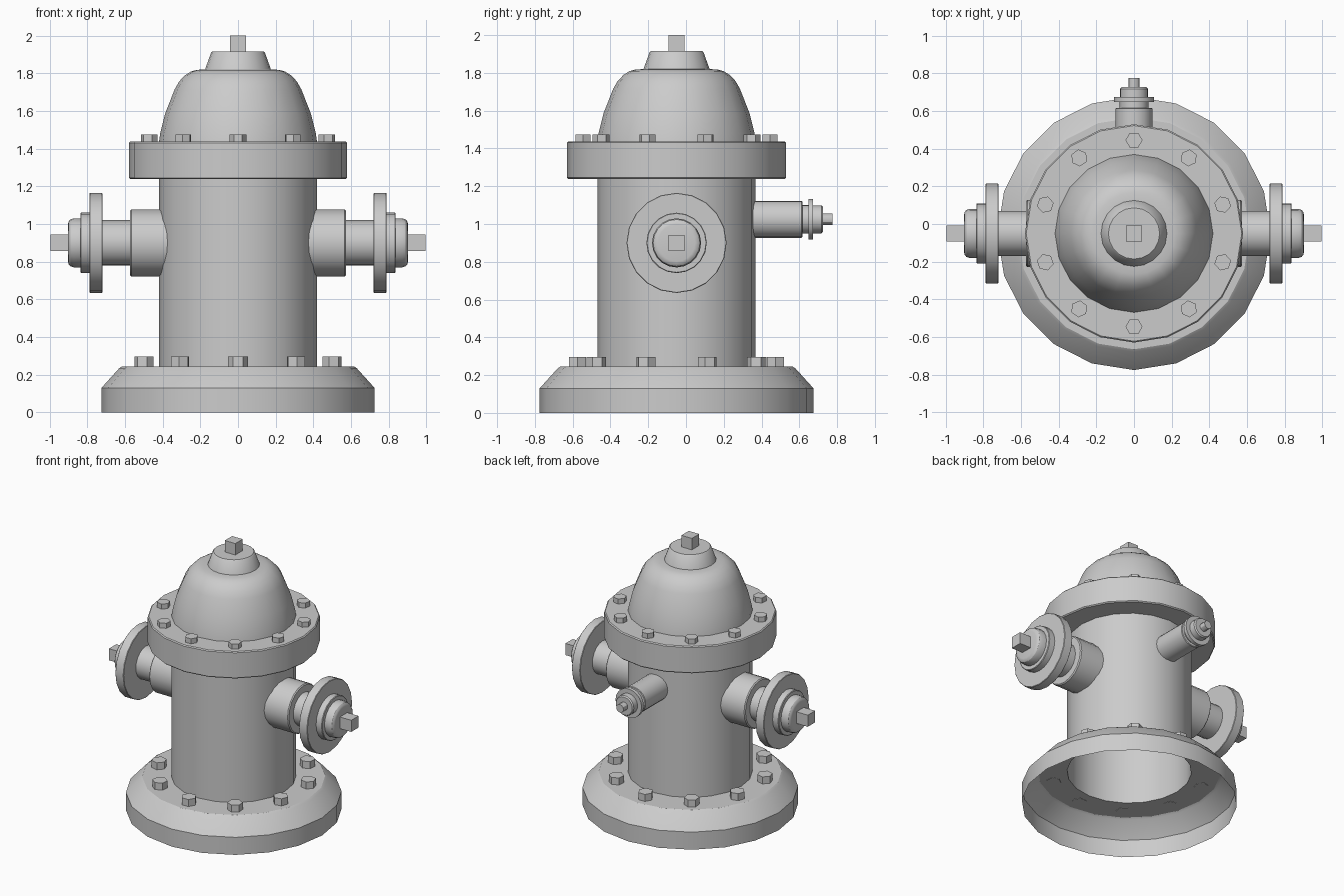
import bpy, bmesh, math
from mathutils import Matrix

if "Cube" in bpy.data.objects:
    bpy.data.objects.remove(bpy.data.objects["Cube"])

CY = -0.05            # body axis sits slightly forward of the origin
BODY = Matrix.Translation((0, CY, 0))
SIDE = Matrix.Translation((0, CY, 0.9)) @ Matrix.Rotation(math.pi / 2, 4, 'Y')
BACK = Matrix.Translation((0, 0, 1.025)) @ Matrix.Rotation(-math.pi / 2, 4, 'X')


def add_lathe(bm, profile, mat, sides=20, phase=0.0):
    """Revolve (radius, height) points about local z; radius 0 closes to a point."""
    rings = []
    for r, h in profile:
        if r == 0:
            rings.append([bm.verts.new(mat @ Matrix.Translation((0, 0, h)).to_translation())])
            continue
        ring = []
        for k in range(sides):
            a = phase + 2 * math.pi * k / sides
            p = Matrix.Translation((r * math.cos(a), r * math.sin(a), h)).to_translation()
            ring.append(bm.verts.new(mat @ p))
        rings.append(ring)
    for lo, hi in zip(rings, rings[1:]):
        for k in range(sides):
            n = (k + 1) % sides
            if len(lo) == 1:
                bm.faces.new((lo[0], hi[n], hi[k]))
            elif len(hi) == 1:
                bm.faces.new((lo[k], lo[n], hi[0]))
            else:
                bm.faces.new((lo[k], lo[n], hi[n], hi[k]))


def finish(name, bm, mirror=False):
    mesh = bpy.data.meshes.new(name)
    bm.to_mesh(mesh)
    bm.free()
    mesh.shade_smooth()
    mesh.set_sharp_from_angle(angle=math.radians(30))
    ob = bpy.data.objects.new(name, mesh)
    bpy.context.collection.objects.link(ob)
    if mirror:
        ob.modifiers.new("Mirror", 'MIRROR').use_mirror_merge = False
    return ob


def lathe(name, profile, mat, sides=20, phase=0.0, mirror=False):
    bm = bmesh.new()
    add_lathe(bm, profile, mat, sides, phase)
    return finish(name, bm, mirror)


def square_nut(name, mat, h0, h1, mirror=False):
    r = 0.043 * math.sqrt(2)
    lathe(name, [(0, h0), (r, h0), (r, h1), (0, h1)], mat, 4, math.pi / 4, mirror)


def bolt_ring(name, ring_r, bolt_r, z0, z1):
    bm = bmesh.new()
    for k in range(10):
        m = BODY @ Matrix.Rotation(math.radians(36 * k), 4, 'Z') @ Matrix.Translation((0, ring_r, 0))
        add_lathe(bm, [(0, z0), (bolt_r, z0), (bolt_r, z1), (0, z1)], m, 6)
    finish(name, bm)


# Hollow base skirt, open underneath
lathe("base", [(0.725, 0), (0.725, 0.13), (0.63, 0.235), (0.615, 0.245), (0.419, 0.245)], BODY)
# Barrel tube
lathe("barrel", [(0.419, 0.245), (0.419, 1.238)], BODY)
# Upper flange
lathe("flange", [(0.419, 1.238), (0.572, 1.238), (0.579, 1.245), (0.579, 1.431),
                 (0.572, 1.438), (0.419, 1.438)], BODY)
# Domed bonnet
lathe("bonnet", [(0.419, 1.438), (0.413, 1.48), (0.387, 1.585), (0.336, 1.715), (0.312, 1.757),
                 (0.28, 1.79), (0.25, 1.809), (0.218, 1.818), (0.175, 1.82)], BODY)
# Top cap and operating nut
lathe("top_cap", [(0.175, 1.82), (0.143, 1.909), (0.136, 1.915), (0, 1.915)], BODY)
square_nut("top_nut", BODY, 1.91, 2.0)

# Bolts
bolt_ring("base_bolts", 0.525, 0.052, 0.243, 0.297)
bolt_ring("flange_bolts", 0.495, 0.045, 1.437, 1.475)

# Side outlets, mirrored left and right
lathe("side_collar", [(0.178, 0.37), (0.178, 0.566), (0.171, 0.573), (0.12, 0.573)], SIDE, mirror=True)
lathe("side_neck", [(0.12, 0.573), (0.12, 0.72)], SIDE, mirror=True)
lathe("side_disc", [(0.12, 0.72), (0.262, 0.72), (0.265, 0.723), (0.265, 0.785),
                    (0.262, 0.788), (0.16, 0.788)], SIDE, mirror=True)
lathe("side_cap", [(0.16, 0.788), (0.16, 0.832), (0.156, 0.836), (0.13, 0.836), (0.13, 0.872),
                   (0.124, 0.89), (0.113, 0.899), (0.098, 0.902), (0, 0.902)], SIDE, mirror=True)
square_nut("side_nut", SIDE, 0.9, 0.995, mirror=True)

# Small back outlet
lathe("back_pipe", [(0.098, 0.33), (0.098, 0.612), (0.094, 0.616), (0.076, 0.616), (0.076, 0.648)], BACK)
lathe("back_cap", [(0.076, 0.648), (0.107, 0.648), (0.107, 0.673), (0.074, 0.673), (0.074, 0.717),
                   (0.067, 0.726), (0, 0.726)], BACK)
lathe("back_stem", [(0.03, 0.72), (0.03, 0.775), (0, 0.775)], BACK, 12)
